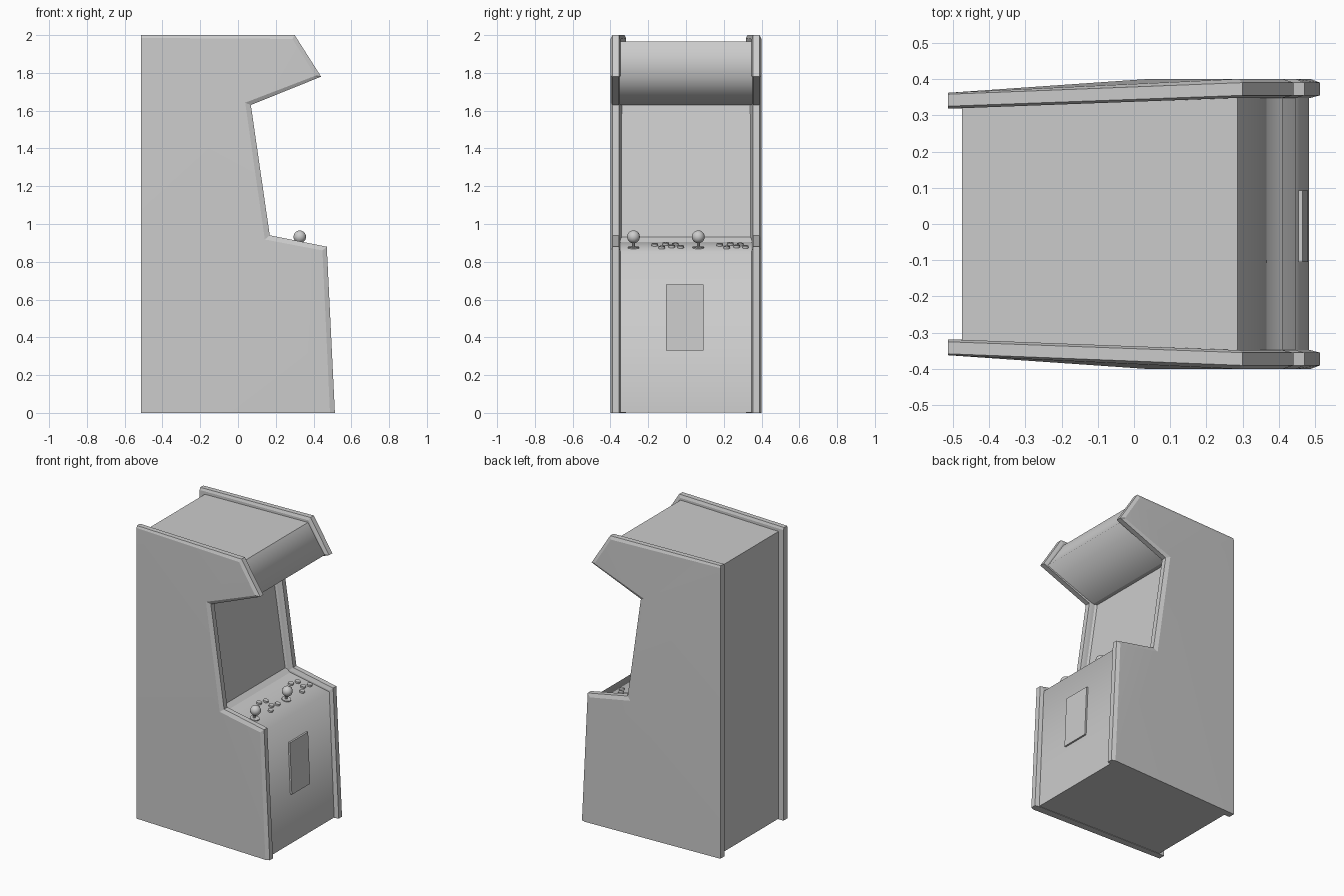
import bpy, bmesh, math
from mathutils import Vector, Matrix

if "Cube" in bpy.data.objects:
    bpy.data.objects.remove(bpy.data.objects["Cube"])


def make(name, verts, faces, smooth=None):
    """Mesh object with outward normals; optional smoothing angle in degrees."""
    me = bpy.data.meshes.new(name)
    bm = bmesh.new()
    vs = [bm.verts.new(v) for v in verts]
    for f in faces:
        bm.faces.new([vs[i] for i in f])
    bmesh.ops.recalc_face_normals(bm, faces=bm.faces)
    bm.to_mesh(me)
    bm.free()
    ob = bpy.data.objects.new(name, me)
    bpy.context.collection.objects.link(ob)
    if smooth:
        smooth_angle(ob, smooth)
    return ob


def smooth_angle(ob, deg):
    bpy.ops.object.select_all(action='DESELECT')
    ob.select_set(True)
    bpy.context.view_layer.objects.active = ob
    bpy.ops.object.shade_smooth_by_angle(angle=math.radians(deg))


def prism(name, profile, y_low, y_high):
    """Extrude an xz profile between two y functions of x."""
    n = len(profile)
    verts = [(x, y_low(x), z) for x, z in profile] + [(x, y_high(x), z) for x, z in profile]
    faces = [list(range(n)), list(range(n, 2 * n))]
    faces += [[i, (i + 1) % n, n + (i + 1) % n, n + i] for i in range(n)]
    return make(name, verts, faces)


# Side panels: silhouette, inset outline for the chamfers, tapering to the back
outline = [(.513, 0), (.47, .88), (.168, .94), (.068, 1.63),
           (.44, 1.78), (.30, 2), (-.513, 2), (-.513, 0)]
inset = [(.487, 0), (.447, .86), (.142, .918), (.038, 1.642),
         (.41, 1.785), (.288, 1.98), (-.513, 1.985), (-.513, 0)]
# (outline, y at the back, y at the front)
rings = [(inset, .318, .348), (outline, .325, .355), (outline, .358, .39), (inset, .362, .40)]
patches = [(0, 1, 2), (0, 2, 7), (2, 3, 6, 7), (3, 4, 5), (3, 5, 6)]
for side, sign in (("left", 1), ("right", -1)):
    verts = [(x, sign * (back if x < -.4 else front), z)
             for ring, back, front in rings for x, z in ring]
    faces = [[i + k for i in p] for p in patches for k in (0, 24)]
    faces += [[k + i, k + (i + 1) % 8, k + 8 + (i + 1) % 8, k + 8 + i]
              for k in (0, 8, 16) for i in range(8)]
    make(side + "_side_panel", verts, faces, 12)

# Cabinet body between the panels: front, deck, screen and hood
body_profile = [(-.475, .003), (.483, .003), (.446, .85), (.15, .905), (.118, .93),
                (.015, 1.63), (.04, 1.632), (.41, 1.775), (.285, 1.965), (-.475, 1.965)]


def body_half(x):
    return .33 + .03 * min(1, (x + .475) / .6)


body = prism("cabinet_body", body_profile, lambda x: -body_half(x), body_half)
# round shading only on the deck edge and the hood nose
soft = [body_profile[2], body_profile[7]]
body.data.shade_smooth()
for e in body.data.edges:
    a, b = (body.data.vertices[i].co for i in e.vertices)
    e.use_edge_sharp = not any((Vector((a.x, a.z)) - Vector(p)).length < 1e-4 and
                               abs(a.y - b.y) > .1 for p in soft)

# Sloped bezel strips along both sides of the screen
for side, sign in (("left", 1), ("right", -1)):
    verts = []
    for x, z in ((.118, .925), (.015, 1.632)):
        verts += [(x - .01, sign * .335, z), (x + .028, sign * .355, z), (x - .01, sign * .36, z)]
    make(side + "_screen_bezel", verts,
         [(0, 1, 2), (3, 4, 5), (0, 1, 4, 3), (1, 2, 5, 4), (2, 0, 3, 5)])


# Coin door on the leaning front
def front_x(z):
    return .483 - (z / .85) * .037


prism("coin_door", [(front_x(.33) - .01, .33), (front_x(.33) + .012, .33),
                    (front_x(.68) + .012, .68), (front_x(.68) - .01, .68)],
      lambda x: -.105, lambda x: .092)

# Controls sit on the sloped deck
tilt = math.atan2(.055, .296)


def deck_z(x):
    return .85 + (.446 - x) * .055 / .296


def deck_disc(name, x, y, radius, height, lift=0, sides=16):
    bpy.ops.mesh.primitive_cylinder_add(vertices=sides, radius=radius, depth=height,
                                        location=(x, y, deck_z(x) + lift),
                                        rotation=(0, tilt, 0))
    ob = bpy.context.object
    ob.name = name
    smooth_angle(ob, 35)


for n, y in enumerate((-.278, .065), 1):
    deck_disc(f"joystick_{n}_base", .32, y, .03, .012)
    deck_disc(f"joystick_{n}_shaft", .322, y, .008, .06, .03, 10)
    bpy.ops.mesh.primitive_uv_sphere_add(segments=14, ring_count=10, radius=.034,
                                         location=(.327, y, .932))
    ball = bpy.context.object
    ball.name = f"joystick_{n}_ball"
    smooth_angle(ball, 60)
    # six buttons in two arched rows
    for k, (dx, dy) in enumerate(((.26, .113), (.235, .17), (.25, .222),
                                  (.335, .15), (.305, .203), (.32, .25)), 1):
        deck_disc(f"button_{n}_{k}", dx, y + dy, .017, .018, .003, 12)
